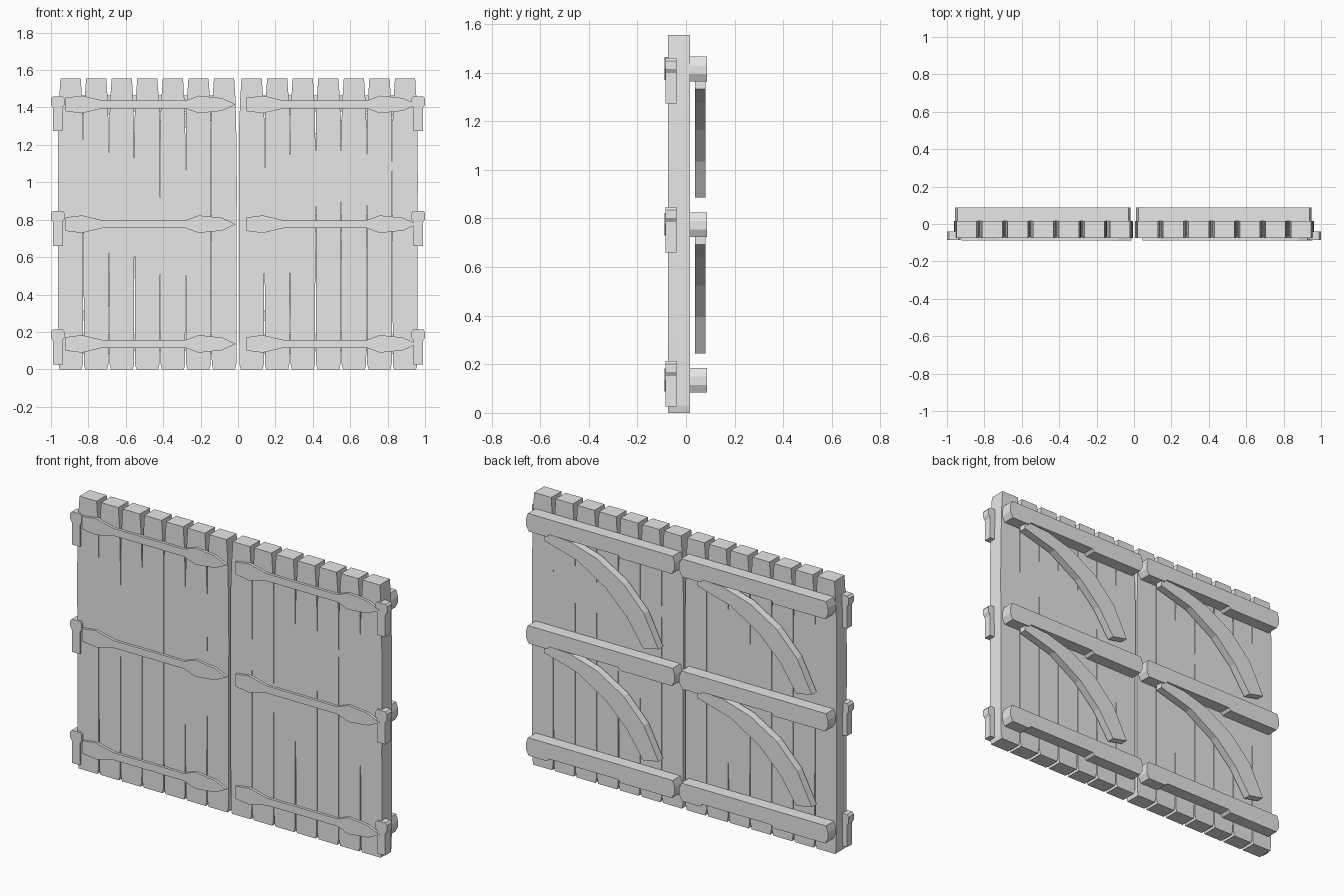
import bpy, bmesh, random

if "Cube" in bpy.data.objects:
    bpy.data.objects.remove(bpy.data.objects["Cube"])

random.seed(4)
wood = bpy.data.materials.new("light_grey")
wood.diffuse_color = (0.8, 0.8, 0.8, 1)
wood.use_nodes = True
wood.node_tree.nodes["Principled BSDF"].inputs["Base Color"].default_value = wood.diffuse_color

LEAF = 0.968                 # spacing between the two gate leaves
ROWS = (0.0, -0.64, -1.28)   # drop of each strap / beam row


def prism(name, profile, y0, y1, dx=0.0, dz=0.0):
    """Extrude an x-z outline from y0 to y1."""
    bm = bmesh.new()
    front = bm.faces.new([bm.verts.new((x + dx, y0, z + dz)) for x, z in profile])
    ext = bmesh.ops.extrude_face_region(bm, geom=[front])["geom"]
    for v in ext:
        if isinstance(v, bmesh.types.BMVert):
            v.co.y = y1
    bmesh.ops.recalc_face_normals(bm, faces=bm.faces)
    me = bpy.data.meshes.new(name)
    bm.to_mesh(me)
    bm.free()
    me.materials.append(wood)
    ob = bpy.data.objects.new(name, me)
    bpy.context.collection.objects.link(ob)
    return ob


# plank half widths by height: chipped foot, worn edges, tapered top
PLANK = [(0.0, 0.059), (0.03, 0.0655), (0.25, 0.0665), (0.62, 0.067), (0.98, 0.0684),
         (1.12, 0.0676), (1.32, 0.0662), (1.45, 0.061), (1.555, 0.054)]


def plank_profile():
    def edge(side):
        pts = []
        for z, w in PLANK:
            worn = 0.1 < z < 1.4
            jz = random.uniform(-0.07, 0.07) if worn else 0
            jw = random.uniform(-0.001, 0.0012) if worn else 0
            pts.append((side * min(w + jw, 0.0684), z + jz))
        return pts
    return edge(1) + edge(-1)[::-1]


# iron strap: blunt flared tail, thin bar, flared spear tip
STRAP_TOP = [(-0.922, 0.036), (-0.835, 0.047), (-0.725, 0.021), (-0.28, 0.021),
             (-0.21, 0.047), (-0.085, 0.034)]
STRAP = STRAP_TOP + [(-0.013, 0.0)] + [(x, -z) for x, z in reversed(STRAP_TOP)]

# back beam: chamfered ends and a shallow recess underneath
BEAM = [(-0.945, 1.465), (-0.03, 1.465), (-0.018, 1.43), (-0.018, 1.395), (-0.035, 1.363),
        (-0.15, 1.363), (-0.165, 1.378), (-0.60, 1.378), (-0.615, 1.363),
        (-0.94, 1.363), (-0.957, 1.395), (-0.957, 1.43)]

# curved brace: outer arc then inner arc
BRACE = [(0.84, 1.378), (0.68, 1.37), (0.51, 1.32), (0.34, 1.22), (0.21, 1.085),
         (0.118, 0.905), (0.215, 0.885), (0.317, 1.035), (0.45, 1.165),
         (0.63, 1.275), (0.84, 1.333)]

# hinge pin with a wider bevelled head
PIN = [(-0.025, -0.187), (0.025, -0.187), (0.025, -0.062), (0.036, -0.045), (0.036, -0.012),
       (0.026, 0.0), (-0.026, 0.0), (-0.036, -0.012), (-0.036, -0.045), (-0.025, -0.062)]

for leaf, dx in (("left", 0.0), ("right", LEAF)):
    for i in range(7):
        prism(f"{leaf}_plank_{i + 1}", plank_profile(), -0.074, 0.017, -0.895 + 0.1367 * i + dx)
    for r, dz in enumerate(ROWS):
        prism(f"{leaf}_strap_{r + 1}", STRAP, -0.089, -0.07, dx, 1.416 + dz)
        prism(f"{leaf}_beam_{r + 1}", BEAM, 0.015, 0.087, dx, dz)
        if r < 2:
            prism(f"{leaf}_brace_{r + 1}", BRACE, 0.036, 0.08, dx - LEAF, dz)

# hinge pins on the outer edges
for side, sx in (("left", -1), ("right", 1)):
    for r, z in enumerate((1.46, 0.847, 0.213)):
        prism(f"{side}_hinge_pin_{r + 1}", PIN, -0.085, -0.039, sx * 0.964, z)
